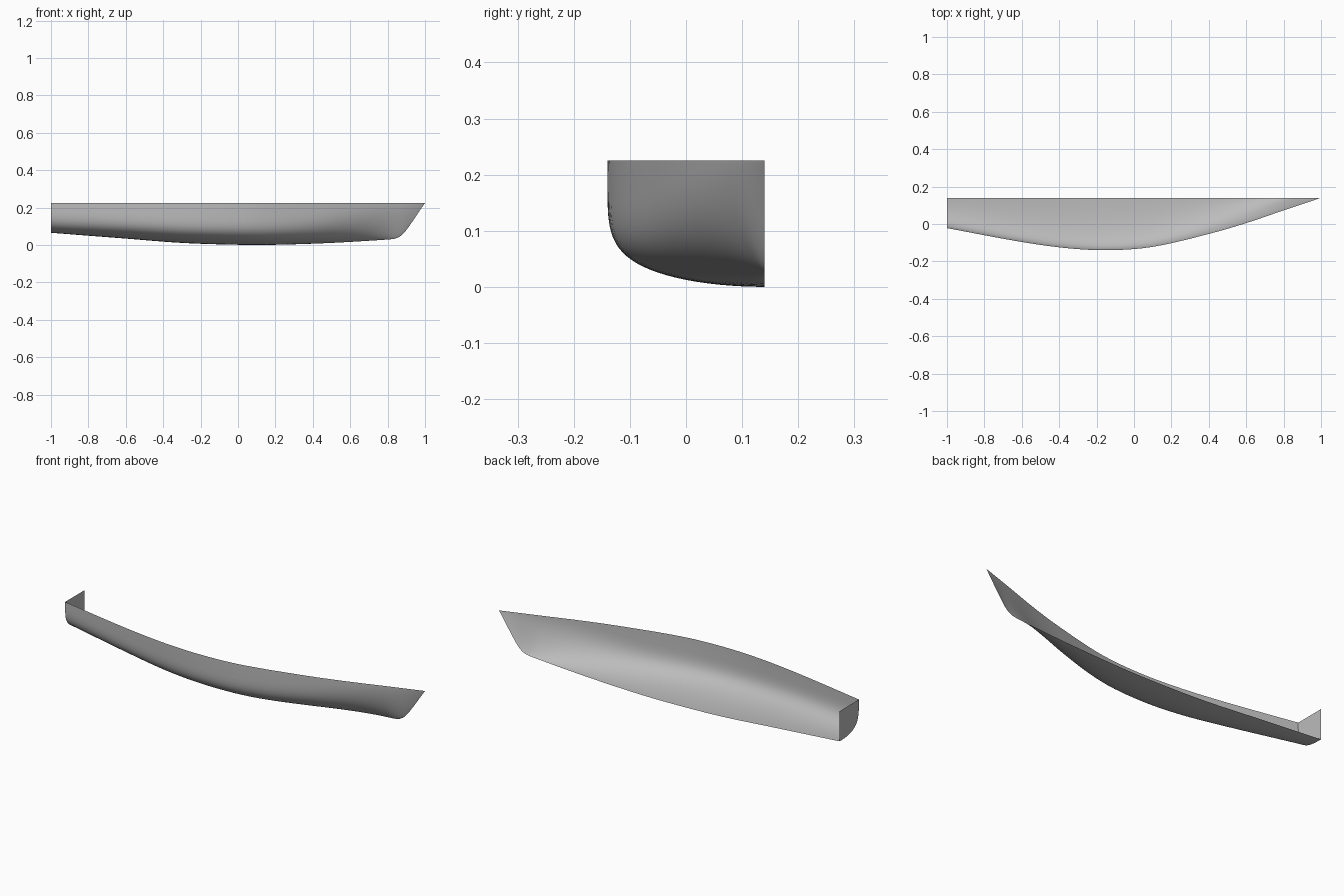
import bpy, bmesh, math

cube = bpy.data.objects.get("Cube")
if cube:
    bpy.data.objects.remove(cube, do_unlink=True)

CENTRE, DECK = 0.14, 0.225
RINGS = 28

# Key points along the hull: (x, value)
BEAM = [(-1, .162), (-.6, .236), (-.35, .27), (-.13, .28), (.1, .262), (.4, .193),
        (.6, .135), (.8, .067), (1, 0)]
KEEL = [(-1, .065), (-.6, .034), (-.3, .011), (0, .001), (.2, .001), (.5, .011),
        (.8, .029), (.84, .034), (.865, .045), (.89, .067), (.92, .107), (1, DECK)]
SIDE_FULLNESS = [(-1, 4), (-.2, 5.5), (.2, 5), (.6, 2.6), (.85, 1.5), (1, 1.1)]
FLOOR_FULLNESS = [(-1, 2.6), (-.2, 2.1), (.2, 2), (.6, 1.6), (.85, 1.2), (1, 1)]


def smooth(points, x):
    """Cubic interpolation through the key points."""
    def slope(i):
        a, b = points[max(i - 1, 0)], points[min(i + 1, len(points) - 1)]
        return (b[1] - a[1]) / (b[0] - a[0])
    i = 0
    while i < len(points) - 2 and x > points[i + 1][0]:
        i += 1
    (x0, y0), (x1, y1) = points[i], points[i + 1]
    h = x1 - x0
    t = (x - x0) / h
    return (y0 * (1 + 2 * t) * (1 - t) ** 2 + y1 * t * t * (3 - 2 * t)
            + h * t * (1 - t) * (slope(i) * (1 - t) - slope(i + 1) * t))


def section(x):
    """Rounded half section from keel to deck edge."""
    beam, keel = smooth(BEAM, x), smooth(KEEL, x)
    p, q = smooth(FLOOR_FULLNESS, x), smooth(SIDE_FULLNESS, x)
    pts = []
    for j in range(RINGS + 1):
        a = math.pi / 2 * j / RINGS
        width = math.sin(a) ** (2 / p)
        drop = max(math.cos(a), 0) ** (2 / q) if j < RINGS else 0
        pts.append((x, CENTRE - beam * width, DECK - (DECK - keel) * drop))
    return pts


def finish(name, bm, mat):
    mesh = bpy.data.meshes.new(name)
    bm.to_mesh(mesh)
    bm.free()
    mesh.materials.append(mat)
    obj = bpy.data.objects.new(name, mesh)
    bpy.context.collection.objects.link(obj)
    return obj


grey = bpy.data.materials.new("hull_grey")
grey.use_nodes = True
colour = (0.5, 0.5, 0.5, 1)
grey.diffuse_color = colour
grey.node_tree.nodes["Principled BSDF"].inputs["Base Color"].default_value = colour

# Half hull shell, open at the deck and the centreline, closer stations at the stem
stations = [-1 + 1.8 * i / 45 for i in range(46)] + [.8 + .2 * i / 25 for i in range(1, 26)]
bm = bmesh.new()
rows = [[bm.verts.new(p) for p in section(x)] for x in stations]
for r, s in zip(rows, rows[1:]):
    for j in range(RINGS):
        bm.faces.new((r[j], s[j], s[j + 1], r[j + 1]))
bmesh.ops.remove_doubles(bm, verts=bm.verts, dist=0.00005)
bmesh.ops.recalc_face_normals(bm, faces=bm.faces)
if sum(f.normal.y * f.calc_area() for f in bm.faces) > 0:
    bmesh.ops.reverse_faces(bm, faces=bm.faces)
hull = finish("hull_shell", bm, grey)

# Flat stern plate
bm = bmesh.new()
outline = section(-1) + [(-1, CENTRE, DECK)]
plate = bm.faces.new([bm.verts.new(p) for p in outline])
plate.normal_update()
if plate.normal.x > 0:
    plate.normal_flip()
finish("transom", bm, grey)

bpy.ops.object.select_all(action="DESELECT")
hull.select_set(True)
bpy.context.view_layer.objects.active = hull
bpy.ops.object.shade_smooth_by_angle(angle=math.radians(40))
